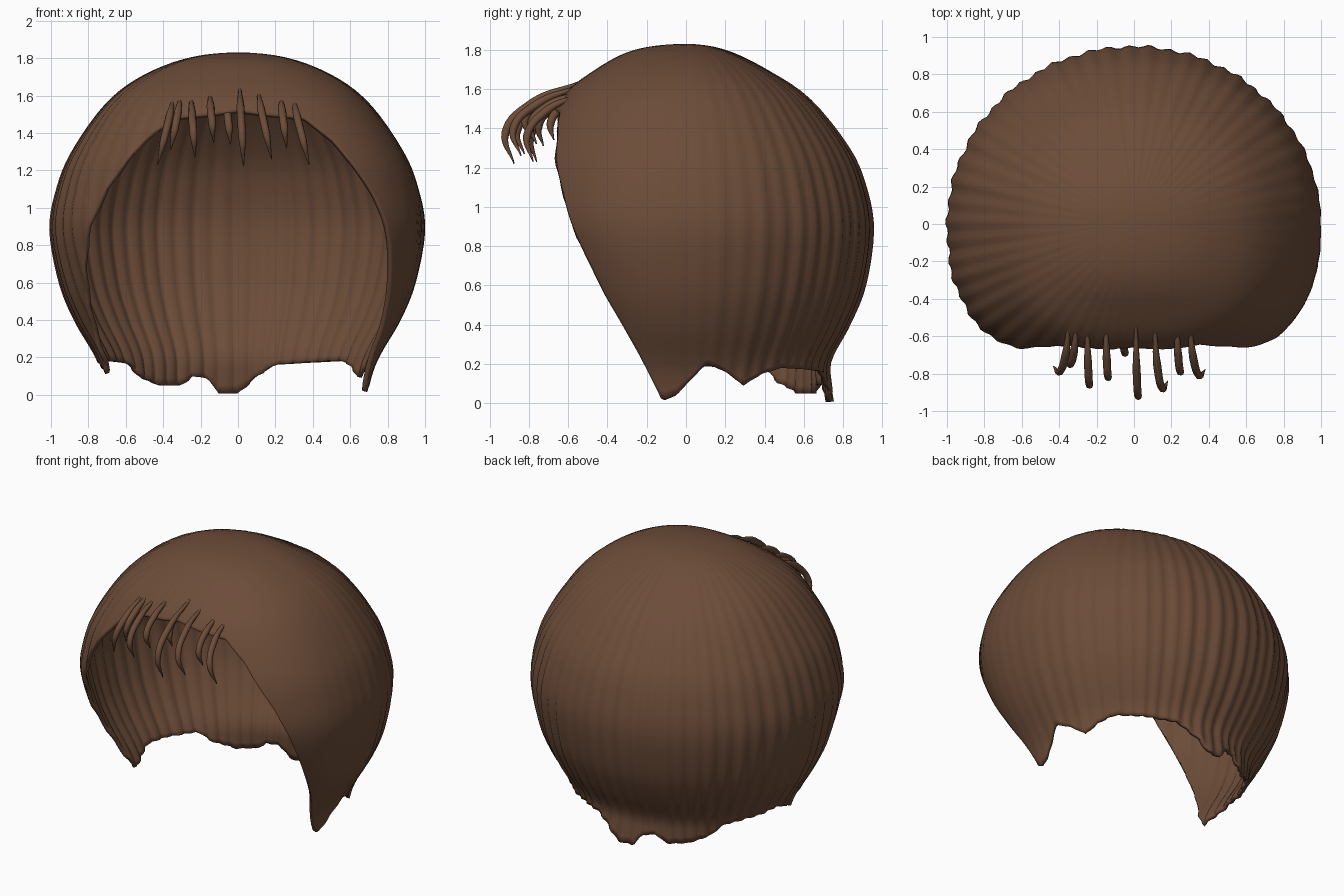
import bpy, bmesh, math
from mathutils import Vector

if "Cube" in bpy.data.objects:
    bpy.data.objects.remove(bpy.data.objects["Cube"])

brown = bpy.data.materials.new("hair brown")
brown.use_nodes = True
brown.diffuse_color = (0.15, 0.072, 0.04, 1)
brown.node_tree.nodes["Principled BSDF"].inputs["Base Color"].default_value = (0.15, 0.072, 0.04, 1)

# Crown-to-hem profile: height, side radius, back radius, front radius
PROFILE = [(1.83, 0, 0, 0), (1.8, .27, .2, .26), (1.7, .52, .41, .46), (1.55, .71, .63, .64),
           (1.3, .885, .83, .77), (1.1, .965, .915, .81), (.88, 1, .95, .8), (.6, .95, .91, .69),
           (.4, .87, .83, .59), (.22, .765, .735, .53), (.1, .715, .735, .5), (-.06, .68, .76, .48)]

# Lower edge: angle from the front (degrees, turning toward +x), height
HEM = [(-78, .11), (-73, .22), (-69, .36), (-63, .57), (-54, .9), (-48, 1.1), (-37, 1.37), (-28, 1.48),
       (-12, 1.5), (0, 1.52), (12, 1.5), (29, 1.48), (38, 1.36), (49, 1.08), (54, .9), (63, .55),
       (69, .35), (74, .18), (80, .01), (86, .04), (98, .2), (106, .16), (114, .09), (122, .15),
       (131, .18), (150, .17), (164, .16), (172, .1), (180, .01), (188, .01), (193, .09),
       (200, .1), (205, .05), (216, .05), (228, .1), (235, .17), (250, .18), (266, .19), (282, .11)]


def profile_at(u):
    """Smooth interpolation of the profile table."""
    i = min(int(u), len(PROFILE) - 2)
    t = u - i
    p1, p2 = PROFILE[i], PROFILE[i + 1]
    p0 = PROFILE[i - 1] if i else (p2[0], -p2[1], -p2[2], -p2[3])
    p3 = PROFILE[min(i + 2, len(PROFILE) - 1)]
    return [.5 * (2 * b + (c - a) * t + (2 * a - 5 * b + 4 * c - d) * t * t
                  + (3 * b - a - 3 * c + d) * t ** 3) for a, b, c, d in zip(p0, p1, p2, p3)]


def hem_height(deg):
    for (a0, z0), (a1, z1) in zip(HEM, HEM[1:]):
        if a0 <= deg <= a1:
            return z0 + (z1 - z0) * (deg - a0) / (a1 - a0)
    return HEM[-1][1]


def hem_parameter(deg):
    target, lo, hi = hem_height(deg), 0.0, len(PROFILE) - 1.0
    for _ in range(30):
        mid = (lo + hi) / 2
        if profile_at(mid)[0] > target:
            lo = mid
        else:
            hi = mid
    return lo


def surface_point(u, deg):
    """Rounded square at the front, ellipse at the back, with combed ridges."""
    z, side, back, front = profile_at(u)
    ang = math.radians(deg)
    s, c = math.sin(ang), math.cos(ang)
    depth, n = (front, 2.5) if c > 0 else (back, 2)
    r = (abs(s / side) ** n + abs(c / depth) ** n) ** (-1 / n)
    smooth_part = max(0, math.cos(math.radians(deg - 45)))
    ridge = math.sin(58 * ang + .8 * math.sin(5 * ang)) + .5 * math.sin(23 * ang)
    r += .0075 * ridge * min(1, u / 6) * (1 - smooth_part)
    return Vector((r * s, -r * c, z))


# Hair cap
COLS, ROWS = 240, 44
bm = bmesh.new()
crown = bm.verts.new((0, 0, PROFILE[0][0]))
grid = []
for col in range(COLS):
    deg = -78 + 360 * col / COLS
    end = hem_parameter(deg)
    grid.append([bm.verts.new(surface_point(end * row / ROWS, deg)) for row in range(1, ROWS + 1)])
for a, b in zip(grid, grid[1:] + grid[:1]):
    bm.faces.new((crown, a[0], b[0]))
    for k in range(ROWS - 1):
        bm.faces.new((a[k], a[k + 1], b[k + 1], b[k]))
bmesh.ops.recalc_face_normals(bm, faces=bm.faces)
if crown.normal.z < 0 or sum(f.normal.z for f in crown.link_faces) < 0:
    bmesh.ops.reverse_faces(bm, faces=bm.faces)
mesh = bpy.data.meshes.new("hair_cap")
bm.to_mesh(mesh)
bm.free()
mesh.materials.append(brown)
cap = bpy.data.objects.new("hair_cap", mesh)
bpy.context.collection.objects.link(cap)
shell = cap.modifiers.new("thickness", "SOLIDIFY")
shell.thickness = .025
shell.offset = -1
for poly in mesh.polygons:
    poly.use_smooth = True


# Fringe strands: root x, root z, tip x, tip z, forward reach
STRANDS = [(-.35, 1.55, -.43, 1.23, -.81), (-.31, 1.56, -.36, 1.31, -.77),
           (-.25, 1.56, -.23, 1.27, -.88), (-.15, 1.58, -.13, 1.35, -.84),
           (-.06, 1.54, -.04, 1.34, -.71), (.01, 1.61, .03, 1.22, -.94),
           (.11, 1.59, .18, 1.26, -.9), (.23, 1.56, .26, 1.32, -.81), (.3, 1.55, .38, 1.23, -.83)]


def make_strand(index, x0, z0, x1, z1, reach):
    curve = bpy.data.curves.new(f"fringe_strand_{index}", "CURVE")
    curve.dimensions = "3D"
    curve.bevel_depth = .024
    curve.bevel_resolution = 2
    curve.resolution_u = 8
    curve.use_fill_caps = True
    spline = curve.splines.new("BEZIER")
    spline.bezier_points.add(3)
    root_y = -.55
    # fraction sideways, forward, down, and strand radius
    steps = [(0, 0, 0, .35), (.2, .62, .24, .9), (.6, 1, .62, .85), (1, .88, 1, .12)]
    for point, (fx, fy, fz, radius) in zip(spline.bezier_points, steps):
        point.co = (x0 + (x1 - x0) * fx, root_y + (reach + .02 - root_y) * fy, z0 + .02 + (z1 - z0 - .02) * fz)
        point.radius = radius
        point.handle_left_type = point.handle_right_type = "AUTO"
    helper = bpy.data.objects.new("strand_helper", curve)
    bpy.context.collection.objects.link(helper)
    bpy.context.view_layer.update()
    evaluated = helper.evaluated_get(bpy.context.evaluated_depsgraph_get())
    strand_mesh = bpy.data.meshes.new_from_object(evaluated)
    bpy.data.objects.remove(helper)
    strand_mesh.materials.clear()
    strand_mesh.materials.append(brown)
    for poly in strand_mesh.polygons:
        poly.use_smooth = True
    strand = bpy.data.objects.new(f"fringe_strand_{index}", strand_mesh)
    bpy.context.collection.objects.link(strand)


for i, values in enumerate(STRANDS, 1):
    make_strand(i, *values)
